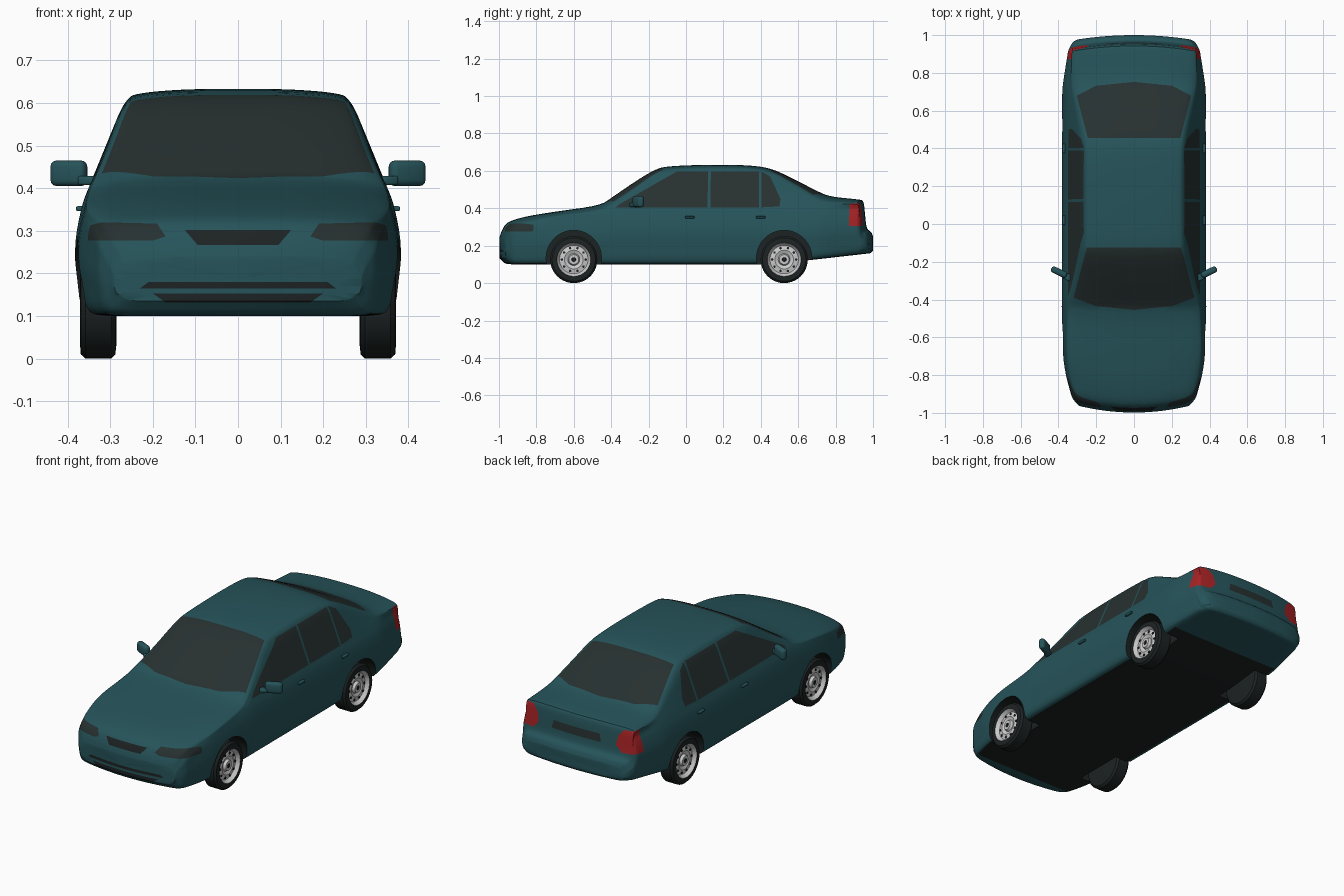
import bpy, bmesh, math
from mathutils import Vector

if "Cube" in bpy.data.objects:
    bpy.data.objects.remove(bpy.data.objects["Cube"])


def material(name, rgb):
    m = bpy.data.materials.new(name)
    m.diffuse_color = (*rgb, 1)
    m.use_nodes = True
    m.node_tree.nodes["Principled BSDF"].inputs["Base Color"].default_value = m.diffuse_color
    return m


TEAL, GLASS, BLACK, RED, SILVER = range(5)
MATS = [material("teal paint", (0.019, 0.088, 0.102)),
        material("dark glass", (0.020, 0.030, 0.030)),
        material("black rubber", (0.012, 0.016, 0.016)),
        material("red lamp", (0.38, 0.016, 0.018)),
        material("silver rim", (0.60, 0.60, 0.60))]


def smooth(ob, angle=35):
    bpy.ops.object.select_all(action='DESELECT')
    ob.select_set(True)
    bpy.context.view_layer.objects.active = ob
    bpy.ops.object.shade_smooth_by_angle(angle=math.radians(angle))


def finish(name, bm):
    me = bpy.data.meshes.new(name)
    bm.to_mesh(me)
    bm.free()
    ob = bpy.data.objects.new(name, me)
    bpy.context.collection.objects.link(ob)
    for m in MATS:
        me.materials.append(m)
    smooth(ob)
    return ob


def chaikin(pts, times=2):
    """Round a polyline by corner cutting, keeping its ends."""
    pts = [Vector(p) for p in pts]
    for _ in range(times):
        new = [pts[0]]
        for a, b in zip(pts, pts[1:]):
            new += [a.lerp(b, 0.25), a.lerp(b, 0.75)]
        pts = new + [pts[-1]]
    return pts


def along(curve, y):
    """Straight-line lookup of a (y, value) curve."""
    for (y0, v0), (y1, v1) in zip(curve, curve[1:]):
        if y <= y1:
            return v0 + (v1 - v0) * (y - y0) / (y1 - y0)
    return curve[-1][1]


# Side outline (bonnet, screens, roof, boot), plan outline and floor line
TOP = [(-.998, .24), (-.99, .27), (-.97, .31), (-.94, .333), (-.85, .358),
       (-.70, .382), (-.46, .415), (-.40, .455), (-.28, .538), (-.17, .606),
       (-.10, .626), (.15, .634), (.35, .630), (.46, .612), (.58, .555),
       (.70, .492), (.77, .462), (.93, .447), (.95, .440), (.958, .36),
       (.965, .29), (.99, .275), (1.0, .25)]
WIDTH = [(-.998, .29), (-.97, .325), (-.94, .337), (-.85, .362), (-.70, .38),
         (-.55, .385), (.70, .383), (.85, .372), (.95, .35), (.99, .325), (1.0, .30)]
FLOOR = [(-.998, .135), (-.97, .105), (-.94, .10), (.46, .10), (.99, .16), (1.0, .175)]


def station(y, zt):
    """Section measures at y, from the outlines and simple rules."""
    w = along(WIDTH, y)
    zs = min(.40, zt - .05)
    ws = w - .033 * min(1, max(0, (zs - .27) / .13))
    wt = min(w - .022, .335 - .4 * (zt - .455))
    crown = .02 + .02 * max(0, 1 - abs(y + .32) / .2, 1 - abs(y - .66) / .2)
    if abs(y) > .93:
        crown = .012
    return y, along(FLOOR, y), w, zs, ws, zt, wt, crown


def section(row, scale=1.0):
    y, zb, w, zs, ws, zt, wt, cr = row
    h = zs - zb
    half = chaikin([
        (0, zb), (.6 * w, zb), (.9 * w, zb), (.96 * w, zb + .018),
        (.98 * w, zb + .3 * h), (w, zb + .55 * h),
        ((w + ws) / 2, zb + .85 * h), (ws, zs),
        ((ws + wt) / 2, (zs + zt - cr) / 2), (wt, zt - cr),
        (.85 * wt, zt - .4 * cr), (.45 * wt, zt), (0, zt)])
    loop = [(p.x, p.y) for p in half]
    loop += [(-x, z) for x, z in loop[-2:0:-1]]
    zc = (zb + zt) / 2
    t = min(1, max(0, (abs(y) - .6) / .35))
    bow = (.045 if y < 0 else -.028) * t * t * (3 - 2 * t)
    return [(x * scale, y + bow * (x * scale / .33) ** 2, zc + (z - zc) * scale)
            for x, z in loop]


def paint(bm, outline, axes, test, mat):
    """Cut a convex outline into the faces that pass the test and colour it."""
    i, j = axes
    bm.normal_update()
    faces = [f for f in bm.faces if test(f.calc_center_median(), f.normal)]
    ci = sum(p[0] for p in outline) / len(outline)
    cj = sum(p[1] for p in outline) / len(outline)
    for a, b in zip(outline, outline[1:] + outline[:1]):
        co, no = Vector((0, 0, 0)), Vector((0, 0, 0))
        co[i], co[j] = a
        no[i], no[j] = b[1] - a[1], a[0] - b[0]
        if no[i] * (ci - a[0]) + no[j] * (cj - a[1]) < 0:
            no.negate()
        no.normalize()
        geom = list({v for f in faces for v in f.verts}) + \
            list({e for f in faces for e in f.edges}) + faces
        out = bmesh.ops.bisect_plane(bm, geom=geom, dist=1e-5,
                                     plane_co=co, plane_no=no)["geom"]
        faces = [f for f in out if isinstance(f, bmesh.types.BMFace)
                 and (f.calc_center_median() - co).dot(no) > 0]
    for f in faces:
        f.material_index = mat


# Body shell: lofted sections with closed ends
rows = chaikin([station(y, z) for y, z in TOP])
rings = [section(rows[0], s) for s in (0, .35, .7)] + [section(r) for r in rows]
rings += [section(rows[-1], s) for s in (.7, .35, 0)]
bm = bmesh.new()
grid = [[bm.verts.new(p) for p in r] for r in rings]
n = len(grid[0])
for a, b in zip(grid, grid[1:]):
    for k in range(n):
        bm.faces.new((a[k], a[(k + 1) % n], b[(k + 1) % n], b[k]))
bmesh.ops.remove_doubles(bm, verts=bm.verts, dist=1e-5)
bmesh.ops.recalc_face_normals(bm, faces=bm.faces)


def mirrored(half):
    """Complete an outline symmetric about x = 0."""
    return half + [(-x, v) for x, v in reversed(half) if x]


# Underside, windscreen and rear window
upper = lambda c, q: q.z > .3 and c.z > .38
paint(bm, mirrored([(.34, -.9), (.34, .74)]), (0, 1), lambda c, q: q.z < -.8, BLACK)
paint(bm, mirrored([(0, -.455), (.2, -.435), (.32, -.39), (.25, -.125)]), (0, 1), upper, GLASS)
paint(bm, mirrored([(0, .752), (.2, .732), (.303, .68), (.245, .455)]), (0, 1), upper, GLASS)
# Side windows
for outline in ([(-.385, .405), (.115, .405), (.118, .598), (-.10, .596),
                 (-.15, .575), (-.35, .425)],
                [(.13, .405), (.39, .405), (.39, .597), (.133, .598)],
                [(.403, .405), (.50, .41), (.505, .45), (.45, .57), (.403, .596)]):
    paint(bm, outline, (1, 2), lambda c, q: abs(q.x) > .5 and c.z > .36, GLASS)
# Grille, lower intakes and number plate recess
nose = lambda c, q: c.y < -.85 and q.y < -.1
for top, bottom in (((.125, .302), (.095, .267)), ((.21, .18), (.23, .165)),
                    ((.2, .153), (.17, .132))):
    paint(bm, mirrored([top, bottom]), (0, 2), nose, BLACK)
paint(bm, mirrored([(.15, .335), (.14, .378)]), (0, 2), lambda c, q: c.y > .9, GLASS)
# Headlights and tail lights
for s in (1, -1):
    paint(bm, [(s * x, z) for x, z in ((.17, .287), (.2, .277), (.352, .277),
               (.352, .312), (.32, .32), (.19, .317))], (0, 2),
          lambda c, q: c.y < -.82 and c.x * s > 0, GLASS)
    paint(bm, [(s * x, z) for x, z in ((.235, .34), (.27, .305), (.37, .305),
               (.37, .425), (.275, .425), (.245, .39))], (0, 2),
          lambda c, q: c.y > .875 and c.x * s > 0, RED)
body = finish("body", bm)


def lathe(bm, profile, centre, side, mats, count=40):
    """Revolve (x, radius) points about a wheel axle."""
    turns = [2 * math.pi * k / count for k in range(count)]
    loops = [[bm.verts.new((side * x, centre[0] + r * math.cos(a),
                            centre[1] + r * math.sin(a))) for a in turns]
             for x, r in profile]
    for a, b, m in zip(loops, loops[1:], mats):
        for k in range(count):
            f = bm.faces.new((a[k], a[(k + 1) % count], b[(k + 1) % count], b[k]))
            f.material_index = m
    bmesh.ops.remove_doubles(bm, verts=bm.verts, dist=1e-6)
    bmesh.ops.recalc_face_normals(bm, faces=bm.faces)


# Wheel arches cut from the body
WHEELS = [(s, y) for s in (1, -1) for y in (-.6, .525)]
bm = bmesh.new()
for s, y in WHEELS:
    lathe(bm, [(.26, 0), (.26, .148), (.5, .148), (.5, 0)], (y, .134), s, [BLACK] * 3)
cutter = finish("arch_cutter", bm)
cutter.hide_render = True
mod = body.modifiers.new("arches", 'BOOLEAN')
mod.operation, mod.solver, mod.object = 'DIFFERENCE', 'EXACT', cutter
bpy.context.view_layer.objects.active = body
bpy.ops.object.modifier_apply(modifier=mod.name)
bpy.data.objects.remove(cutter)
smooth(body)

# Wheels: tyre, rim, hub and vent holes
PROFILE = [(.285, 0), (.285, .09), (.288, .116), (.298, .126), (.358, .126), (.369, .116),
           (.371, .09), (.365, .086), (.352, .076), (.358, .05), (.350, .032),
           (.364, .026), (.364, .012), (.366, .010), (.366, 0)]
for s, y in WHEELS:
    bm = bmesh.new()
    lathe(bm, PROFILE, (y, .126), s, [BLACK] * 6 + [SILVER] * 6 + [BLACK] * 2)
    for k in range(10):
        a = math.pi * k / 5
        hole = (y + .064 * math.cos(a), .126 + .064 * math.sin(a))
        lathe(bm, [(.352, .007), (.358, .007), (.358, 0)], hole, s, [BLACK] * 2, 8)
    finish(("front" if y < 0 else "rear") + "_wheel", bm)


def rounded_box(name, centre, size, turn, bevel):
    bm = bmesh.new()
    bmesh.ops.create_cube(bm, size=1)
    bmesh.ops.scale(bm, vec=size, verts=bm.verts)
    bmesh.ops.bevel(bm, geom=bm.edges[:], offset=bevel, segments=3,
                    profile=.5, affect='EDGES')
    ob = finish(name, bm)
    ob.location, ob.rotation_euler = centre, (0, 0, turn)


# Door mirrors and handles
for s in (1, -1):
    rounded_box("door_mirror", (s * .397, -.255, .435), (.09, .034, .06), s * .45, .014)
    rounded_box("mirror_stalk", (s * .352, -.28, .418), (.04, .035, .022), s * .45, .006)
    for y in (.02, .40):
        rounded_box("door_handle", (s * .372, y, .352), (.016, .05, .012), 0, .004)
